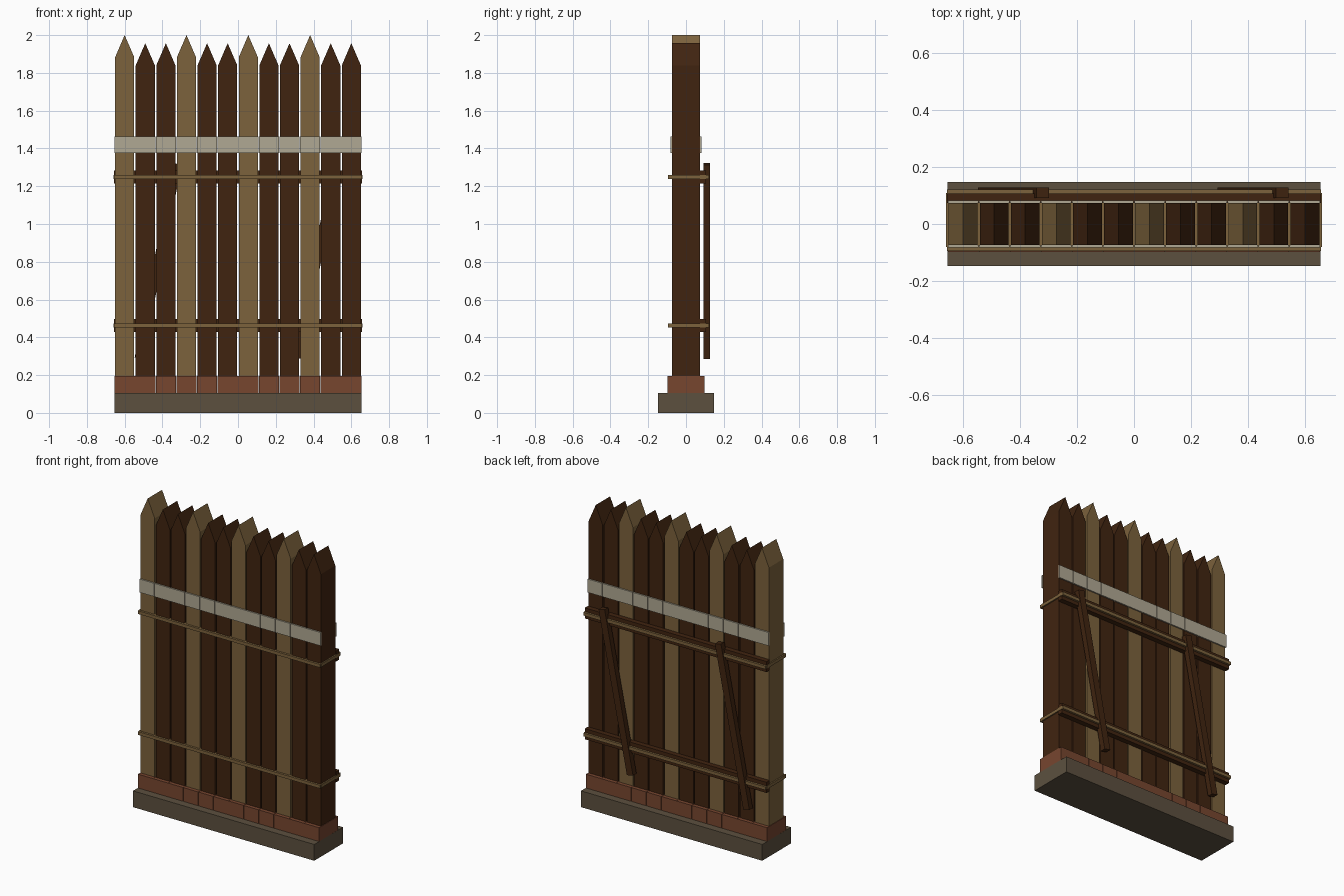
import bpy, bmesh, math
from mathutils import Matrix, Vector

if "Cube" in bpy.data.objects:
    bpy.data.objects.remove(bpy.data.objects["Cube"])


def material(name, rgb):
    m = bpy.data.materials.new(name)
    lin = [((c / 255 + 0.055) / 1.055) ** 2.4 for c in rgb]
    m.diffuse_color = (*lin, 1)
    m.use_nodes = True
    m.node_tree.nodes["Principled BSDF"].inputs["Base Color"].default_value = m.diffuse_color
    return m


DARK = material("dark wood", (64, 36, 16))
TAN = material("tan wood", (124, 98, 60))
BRICK = material("brick red", (119, 70, 47))
STONE = material("grey stone", (92, 80, 63))
PAINT = material("pale paint", (176, 168, 147))


def finish(name, bm, mat):
    bmesh.ops.recalc_face_normals(bm, faces=bm.faces)
    me = bpy.data.meshes.new(name)
    bm.to_mesh(me)
    bm.free()
    me.materials.append(mat)
    ob = bpy.data.objects.new(name, me)
    bpy.context.collection.objects.link(ob)
    return ob


def box(name, x, y, z, mat):
    """Box from (min, max) ranges on each axis."""
    bm = bmesh.new()
    bmesh.ops.create_cube(bm, size=1)
    for v in bm.verts:
        v.co = [r[0] + (c + 0.5) * (r[1] - r[0]) for r, c in zip((x, y, z), v.co)]
    return finish(name, bm, mat)


def picket(name, cx, half, z0, shoulder, peak, mat):
    """Pointed board: front profile extruded through the depth."""
    bm = bmesh.new()
    pts = [(-half, z0), (half, z0), (half, shoulder), (0, peak), (-half, shoulder)]
    face = bm.faces.new([bm.verts.new((cx + x, -0.074, z)) for x, z in pts])
    ext = bmesh.ops.extrude_face_region(bm, geom=[face])
    moved = [g for g in ext["geom"] if isinstance(g, bmesh.types.BMVert)]
    bmesh.ops.translate(bm, verts=moved, vec=(0, 0.148, 0))
    return finish(name, bm, mat)


PITCH = 1.2 / 11
centers = [-0.6 + PITCH * i for i in range(12)]

# Stone footing
box("footing", (-0.654, 0.654), (-0.148, 0.148), (0, 0.106), STONE)

# Pickets with their bricks and painted stripes
for i, cx in enumerate(centers):
    if i % 3 == 0:
        picket("tall_picket", cx, 0.0505, 0.15, 1.883, 2.0, TAN)
    else:
        picket("short_picket", cx, 0.0505, 0.15, 1.84, 1.957, DARK)
    box("brick", (cx - 0.0535, cx + 0.0535), (-0.098, 0.098), (0.106, 0.196), BRICK)
    for name, y in (("front_stripe", (-0.083, -0.074)), ("back_stripe", (0.074, 0.083))):
        box(name, (cx - 0.0535, cx + 0.0535), y, (1.377, 1.464), PAINT)

# Back rails and the lashings that tie them through the gaps
for zc in (1.25, 0.4615):
    box("back_rail", (-0.656, 0.656), (0.074, 0.107), (zc - 0.0345, zc + 0.0345), DARK)
    lash = (zc - 0.0105, zc + 0.0105)
    box("front_lashing", (-0.657, 0.657), (-0.094, -0.08), lash, TAN)
    box("back_lashing", (-0.657, 0.657), (0.107, 0.121), lash, TAN)
    for i in range(13):
        gx = -0.6 + PITCH * (i - 0.5)
        box("cross_lashing", (gx - 0.0045, gx + 0.0045), (-0.081, 0.108), lash, TAN)

# Slanted braces on the back
for dx in (0, 0.84):
    low, high = Vector((-0.525 + dx, 0.11, 0.29)), Vector((-0.32 + dx, 0.11, 1.318))
    d = high - low
    ob = box("brace", (-0.0225, 0.0225), (-0.018, 0.018), (-d.length / 2, d.length / 2), DARK)
    ob.data.transform(Matrix.Translation((low + high) / 2)
                      @ Matrix.Rotation(math.atan2(d.x, d.z), 4, 'Y'))
